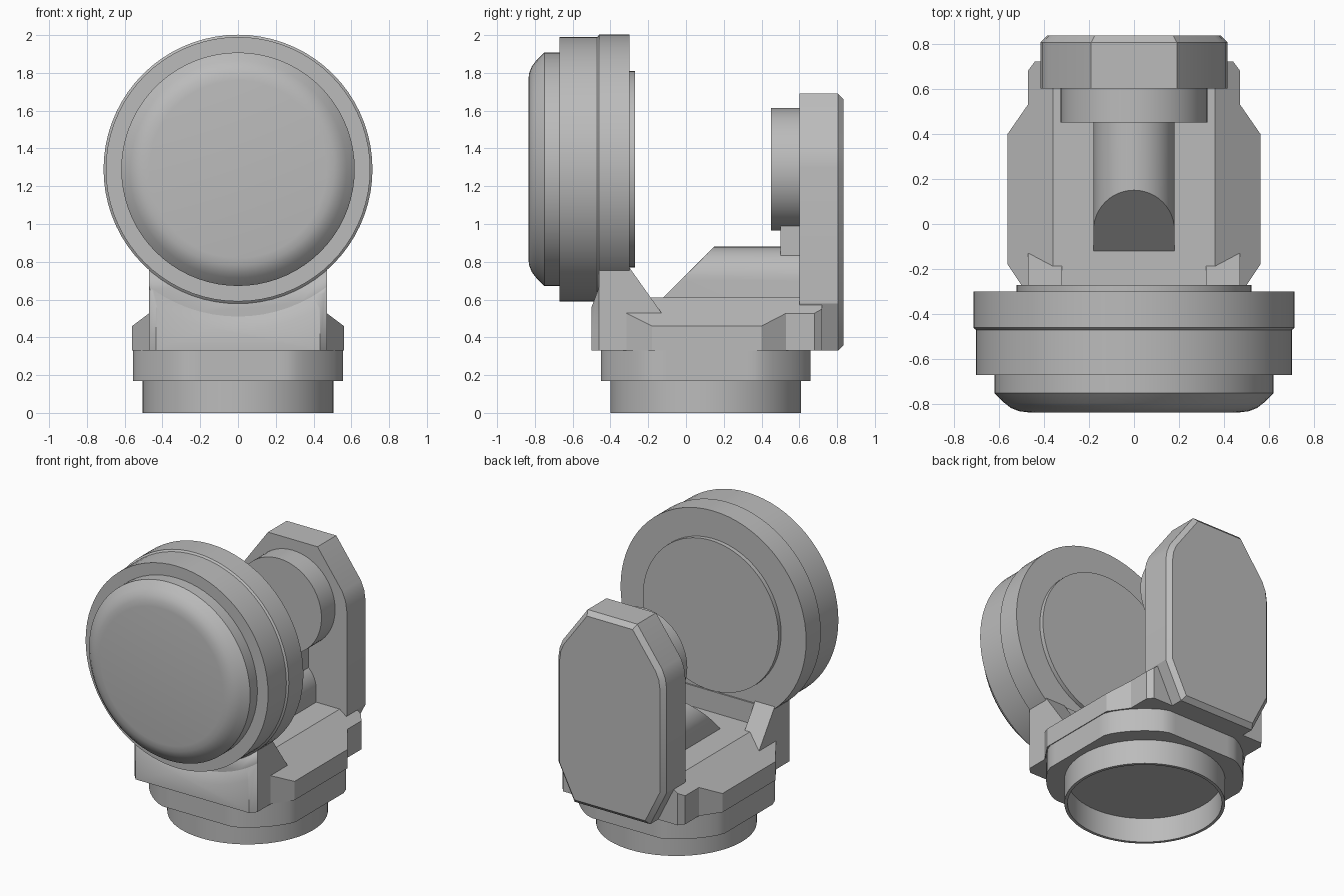
import bpy, bmesh, math
from mathutils import Matrix, Vector

if "Cube" in bpy.data.objects:
    bpy.data.objects.remove(bpy.data.objects["Cube"], do_unlink=True)

grey = bpy.data.materials.new("plain grey")
grey.use_nodes = True
grey.diffuse_color = (0.5, 0.5, 0.5, 1)
grey.node_tree.nodes["Principled BSDF"].inputs["Base Color"].default_value = (0.5, 0.5, 0.5, 1)

# Maps (u, v, along) to x, y, z for each extrusion axis
PLACE = {
    "x": lambda u, v, a: (a, u, v),
    "y": lambda u, v, a: (u, a, v),
    "z": lambda u, v, a: (u, v, a),
}


def finish(name, bm):
    bmesh.ops.recalc_face_normals(bm, faces=bm.faces)
    mesh = bpy.data.meshes.new(name)
    bm.to_mesh(mesh)
    bm.free()
    mesh.materials.append(grey)
    obj = bpy.data.objects.new(name, mesh)
    bpy.context.collection.objects.link(obj)
    bpy.ops.object.select_all(action="DESELECT")
    obj.select_set(True)
    bpy.context.view_layer.objects.active = obj
    bpy.ops.object.shade_smooth_by_angle(angle=math.radians(25))
    return obj


def prism(outline, axis, low, high):
    """Extrude a closed outline along an axis."""
    bm = bmesh.new()
    face = bm.faces.new([bm.verts.new(PLACE[axis](u, v, low)) for u, v in outline])
    out = bmesh.ops.extrude_face_region(bm, geom=[face])
    moved = [g for g in out["geom"] if isinstance(g, bmesh.types.BMVert)]
    bmesh.ops.translate(bm, verts=moved, vec=PLACE[axis](0, 0, high - low))
    bmesh.ops.recalc_face_normals(bm, faces=bm.faces)
    return bm


def mirrored(half):
    """Complete a right half outline across u = 0."""
    return half + [(-u, v) for u, v in reversed(half)]


def slice_off(bm, point, normal):
    """Cut away everything on the normal side of a plane and cap it."""
    geom = bm.verts[:] + bm.edges[:] + bm.faces[:]
    cut = bmesh.ops.bisect_plane(bm, geom=geom, plane_co=point,
                                 plane_no=Vector(normal).normalized(), clear_outer=True)
    edges = [g for g in cut["geom_cut"] if isinstance(g, bmesh.types.BMEdge)]
    bmesh.ops.holes_fill(bm, edges=edges)


def lathe(name, profile, centre, axis, closed=False):
    """Revolve (radius, position) points around the y or z axis."""
    bm = bmesh.new()
    steps = 72
    rings = []
    for r, a in profile:
        ring = []
        for i in range(steps):
            t = math.tau * i / steps
            p = PLACE[axis](r * math.cos(t), r * math.sin(t), a)
            ring.append(bm.verts.new(Vector(p) + Vector(centre)))
        rings.append(ring)
    pairs = list(zip(rings, rings[1:]))
    if closed:
        pairs.append((rings[-1], rings[0]))
    else:
        bm.faces.new(rings[0])
        bm.faces.new(rings[-1])
    for a, b in pairs:
        for i in range(steps):
            j = (i + 1) % steps
            bm.faces.new((a[i], a[j], b[j], b[i]))
    return finish(name, bm)


BASE_Y = 0.105
AXIS_Z = 1.29

# Base: hollow collar and a round flange with four flats
lathe("base_collar", [(0.505, 0), (0.505, 0.2), (0.485, 0.2), (0.485, 0)],
      (0, BASE_Y, 0), "z", closed=True)


def flat(v):
    return max(-0.555, min(0.555, v))


angles = [math.tau * i / 72 for i in range(72)]
finish("base_flange", prism([(flat(0.62 * math.cos(t)), BASE_Y + flat(0.62 * math.sin(t)))
                             for t in angles], "z", 0.17, 0.33))

# Body block with sloping shoulders
body = prism(mirrored([(0.47, -0.315), (0.56, -0.18), (0.56, 0.40), (0.47, 0.53),
                       (0.47, 0.68), (0.44, 0.72)]), "z", 0.33, 0.61)
for side in (1, -1):
    slice_off(body, (side * 0.56, 0, 0.46), (side * 0.15, 0, 0.2))
finish("body_block", body)

# Front cradle, scooped out around the big disc
cradle = finish("front_cradle", prism(mirrored([(0.435, -0.5), (0.47, -0.46), (0.47, -0.29)]),
                                      "z", 0.33, 0.755))
scoop = lathe("scoop_cutter", [(0.92, -0.54), (0.78, -0.46)], (0, 0, AXIS_Z), "y")
cut = cradle.modifiers.new("scoop", "BOOLEAN")
cut.operation = "DIFFERENCE"
cut.solver = "EXACT"
cut.object = scoop
bpy.context.view_layer.objects.active = cradle
bpy.ops.object.modifier_apply(modifier="scoop")
bpy.data.objects.remove(scoop, do_unlink=True)

# Sloping gussets behind the cradle
for side, label in ((1, "left"), (-1, "right")):
    low, high = sorted((side * 0.32, side * 0.47))
    finish(label + "_gusset", prism([(-0.30, 0.4), (-0.30, 0.77), (-0.13, 0.53), (-0.13, 0.4)],
                                    "x", low, high))

# Big disc: stepped drum with a rounded front cap
lathe("disc_drum", [(0.52, -0.27), (0.52, -0.30), (0.712, -0.30), (0.712, -0.46),
                    (0.70, -0.47), (0.70, -0.67), (0.618, -0.67), (0.618, -0.75),
                    (0.575, -0.793), (0.545, -0.816), (0.51, -0.83), (0.47, -0.835)],
      (0, 0, AXIS_Z), "y")

# Round-topped channel with a slanted front end
arch = [(0.18, 0.5)] + [(0.18 * math.cos(t), 0.70 + 0.18 * math.sin(t))
                        for t in [math.pi * i / 24 for i in range(25)]] + [(-0.18, 0.5)]
channel = prism(arch, "y", -0.4, 0.62)
slice_off(channel, (0, -0.12, 0.61), (0, -1, 1))
finish("channel", channel)

# Web, small drum and back plate
finish("back_web", prism(mirrored([(0.12, 0.8), (0.12, 1.02)]), "y", 0.5, 0.62))
lathe("small_drum", [(0.325, 0.45), (0.325, 0.62)], (0, 0, AXIS_Z), "y")

plate = prism(mirrored([(0.29, 0.33), (0.415, 0.58), (0.415, 1.30), (0.405, 1.37),
                        (0.38, 1.43), (0.19, 1.69)]), "y", 0.60, 0.835)
rim = [e for e in plate.edges if all(v.co.y > 0.83 for v in e.verts)]
bmesh.ops.bevel(plate, geom=rim, offset=0.03, segments=1, affect="EDGES")
finish("back_plate", plate)
